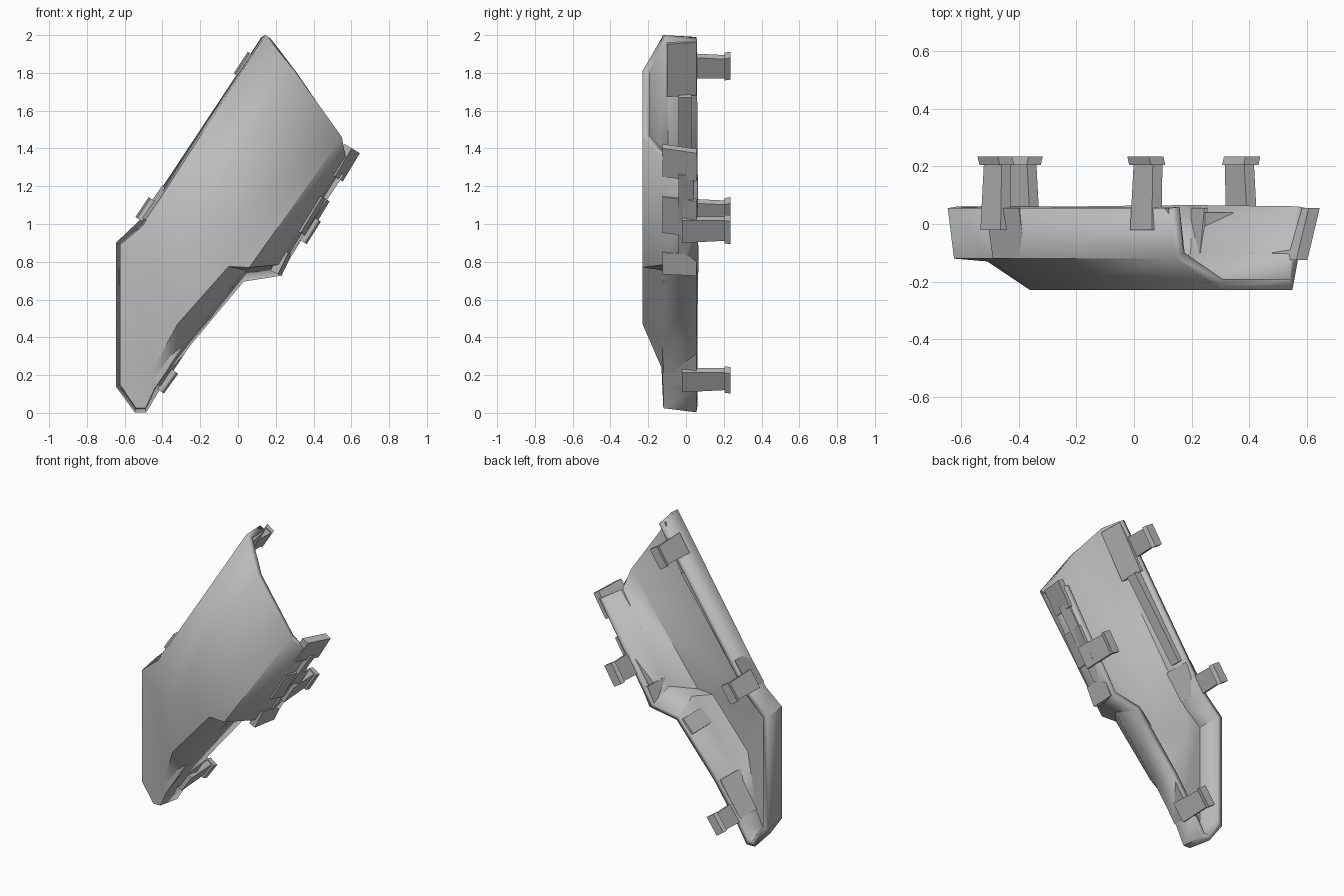
import bpy, bmesh
from mathutils import Vector

cube = bpy.data.objects.get("Cube")
if cube:
    bpy.data.objects.remove(cube, do_unlink=True)

grey = bpy.data.materials.new("plain grey")
grey.use_nodes = True
grey.diffuse_color = (0.5, 0.5, 0.5, 1)
grey.node_tree.nodes["Principled BSDF"].inputs["Base Color"].default_value = (0.5, 0.5, 0.5, 1)

BACK, EDGE, FRONT = 0.055, -0.12, -0.23


def finish(name, bm):
    mesh = bpy.data.meshes.new(name)
    bm.to_mesh(mesh)
    bm.free()
    mesh.materials.append(grey)
    obj = bpy.data.objects.new(name, mesh)
    bpy.context.collection.objects.link(obj)
    return obj


# Folded shell: raised panel, sloping borders and side walls, open at the back and upper end
edge = dict(A=(0.145, 2.0), B=(-0.505, 0.99), C=(-0.625, 0.89), D=(-0.625, 0.15),
            E=(-0.54, 0.025), F=(-0.49, 0.025), G=(-0.44, 0.13), H=(-0.27, 0.365),
            I=(0.045, 0.755), J=(0.22, 0.785), K=(0.57, 1.35))
rim = dict(A=(0.125, 1.99), B=(-0.51, 1.03), C=(-0.647, 0.9), D=(-0.647, 0.14),
           E=(-0.547, 0.003), F=(-0.485, 0.003), G=(-0.41, 0.13), H=(-0.25, 0.36),
           I=(0.03, 0.695), J=(0.22, 0.725), K=(0.6, 1.35))
panel = dict(P=(0.3, 1.81), Q=(-0.36, 0.8), R=(-0.32, 0.47),
             S=(-0.05, 0.775), T=(0.06, 0.77), U=(0.55, 1.46))
fold = dict(V=(-0.51, 0.79), W=(-0.445, 0.24))

bm = bmesh.new()
verts = {}
for group, y in ((edge, EDGE), (panel, FRONT), (fold, -0.13)):
    for key, (x, z) in group.items():
        verts[key] = bm.verts.new((x, y, z))
for key, (x, z) in rim.items():
    verts[key.lower()] = bm.verts.new((x, BACK, z))
faces = ["PQRSTU", "APQB", "BQV", "BVC", "VQRW", "CVWD", "DWE", "EWF", "FWG",
         "WHG", "WRH", "RSIH", "STI", "TJI", "TUKJ"]
chain = "ABCDEFGHIJK"
faces += [p + q + q.lower() + p.lower() for p, q in zip(chain, chain[1:])]
for f in faces:
    bm.faces.new([verts[k] for k in f])
bmesh.ops.recalc_face_normals(bm, faces=bm.faces)
bm.faces.ensure_lookup_table()
if bm.faces[0].normal.y > 0:
    bmesh.ops.reverse_faces(bm, faces=bm.faces)
shell = finish("shell", bm)
solid = shell.modifiers.new("thickness", 'SOLIDIFY')
solid.thickness = 0.04
solid.offset = -1
bpy.context.view_layer.objects.active = shell
shell.select_set(True)
bpy.ops.object.shade_smooth_by_angle(angle=0.7)
shell.select_set(False)


def block(name, a, b, side, y0, y1, thick, lean=0.0, taper=0.0):
    """Block along a-b in x,z; side is the outward sign; the y0 end leans inward."""
    a, b = Vector((a[0], 0, a[1])), Vector((b[0], 0, b[1]))
    t = (b - a).normalized()
    out = Vector((t.z, 0, -t.x)) * side
    bm = bmesh.new()
    rings = []
    for y, shift, trim in ((y0, lean, 0), (y1, 0, taper)):
        back = Vector((0, y, 0)) - out * shift
        p, q = a + t * trim + back, b - t * trim + back
        rings.append([bm.verts.new(c) for c in (p, q, q - out * thick, p - out * thick)])
    for ring in rings:
        bm.faces.new(ring)
    for i in range(4):
        j = (i + 1) % 4
        bm.faces.new((rings[0][i], rings[0][j], rings[1][j], rings[1][i]))
    bmesh.ops.recalc_face_normals(bm, faces=bm.faces)
    return finish(name, bm)


# Raised wall plates: lower end, upper end, outward side, front y, lean
plates = [("upper_right_side", (-0.045, 1.705), (0.12, 1.985), -1, -0.1, 0.02),
          ("middle_right_side", (-0.515, 1.04), (-0.4, 1.205), -1, -0.12, 0.03),
          ("upper_left_side", (0.555, 1.225), (0.645, 1.375), 1, -0.125, 0.05),
          ("middle_left_side", (0.37, 0.93), (0.485, 1.12), 1, -0.125, 0.045),
          ("corner_left_side", (0.23, 0.725), (0.285, 0.84), 1, -0.125, 0.02),
          ("step_left_side", (-0.06, 0.605), (0.015, 0.685), 1, -0.125, 0.02),
          ("lower_left_side", (-0.4, 0.135), (-0.255, 0.355), 1, -0.125, 0.03)]
for name, a, b, side, y0, lean in plates:
    block(name + "_plate", a, b, side, y0, BACK, 0.045, lean)

# Clips with hooked ends
clips = [("upper_right", (-0.005, 1.785), (0.07, 1.9), -1),
         ("middle_right", (-0.525, 1.025), (-0.455, 1.13), -1),
         ("middle_left", (0.345, 0.905), (0.42, 1.025), 1),
         ("lower_left", (-0.41, 0.115), (-0.335, 0.22), 1)]
for name, a, b, side in clips:
    block(name + "_clip", a, b, side, -0.02, 0.225, 0.04, -0.01, 0.008)
    t = Vector((b[0] - a[0], b[1] - a[1])).normalized()
    out = Vector((t.y, -t.x)) * side * 0.022
    a2, b2 = Vector(a) + out, Vector(b) + out
    block(name + "_hook", a2, b2, side, 0.205, 0.235, 0.06, 0.008)

# Stiffening rails inside the two long walls
block("right_rail", (-0.37, 1.21), (-0.02, 1.70), -1, -0.04, 0.03, 0.05)
block("left_rail", (0.28, 0.84), (0.56, 1.26), 1, -0.04, 0.04, 0.04)
